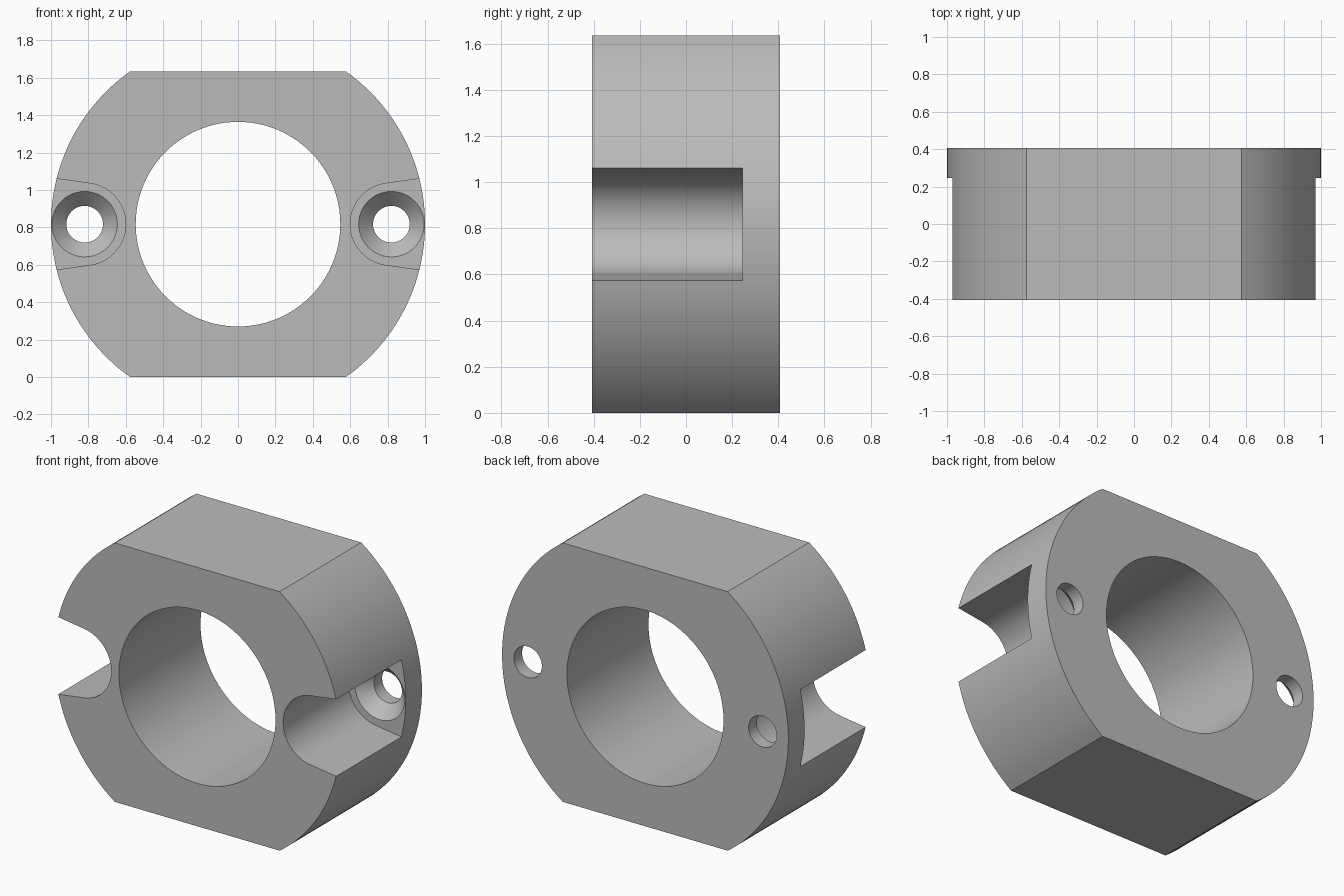
import bpy, bmesh
from math import sin, cos, asin, pi, radians

cube = bpy.data.objects.get("Cube")
if cube:
    bpy.data.objects.remove(cube, do_unlink=True)

HALF_H = 0.8175       # half height between the flats, also the axis height
HALF_D = 0.407        # half depth
BORE_R = 0.547
SCREW_X = 0.82        # screw axis distance from the centre
POCKET_R = 0.22
POCKET_FLOOR = 0.245


def arc(r, a0, a1, n, cx=0.0):
    """Points on an arc in the x-z plane, both ends included."""
    return [(cx + r * cos(a0 + (a1 - a0) * i / n), r * sin(a0 + (a1 - a0) * i / n))
            for i in range(n + 1)]


def circle(r, n, cx=0.0):
    return arc(r, 0, 2 * pi, n, cx)[:-1]


def loft(name, sections):
    """Closed solid through sections (y, points), centred on the bore axis."""
    bm = bmesh.new()
    rings = [[bm.verts.new((x, y, z + HALF_H)) for x, z in pts] for y, pts in sections]
    for a, b in zip(rings, rings[1:]):
        n = len(a)
        for i in range(n):
            j = (i + 1) % n
            bm.faces.new((a[i], a[j], b[j], b[i]))
    bm.faces.new(rings[0])
    bm.faces.new(rings[-1])
    bmesh.ops.recalc_face_normals(bm, faces=bm.faces)
    mesh = bpy.data.meshes.new(name)
    bm.to_mesh(mesh)
    bm.free()
    obj = bpy.data.objects.new(name, mesh)
    bpy.context.collection.objects.link(obj)
    return obj


def mirrored(pts, side):
    return [(x * side, z) for x, z in pts]


# Round body with flat top and bottom
flat = asin(HALF_H)
outline = arc(1, -flat, flat, 48) + arc(1, pi - flat, pi + flat, 48)
body = loft("collar_body", [(-HALF_D, outline), (HALF_D, outline)])

# Central bore
bore = circle(BORE_R, 96)
cutters = [loft("bore_cutter", [(-0.6, bore), (0.6, bore)])]

# Flared side pockets and countersunk screw holes
flare = radians(8)
reach = 0.4
start = pi / 2 + flare
pocket = arc(POCKET_R, start, 2 * pi - start, 40, SCREW_X)
x0, z0 = pocket[0]
end_x, end_z = x0 + reach * cos(flare), z0 + reach * sin(flare)
pocket += [(end_x, -end_z), (end_x, end_z)]

for side, label in ((1, "left"), (-1, "right")):
    p = mirrored(pocket, side)
    cutters.append(loft(label + "_pocket_cutter", [(-0.6, p), (POCKET_FLOOR, p)]))
    wide = mirrored(circle(0.175, 48, SCREW_X), side)
    narrow = mirrored(circle(0.098, 48, SCREW_X), side)
    cutters.append(loft(label + "_screw_cutter", [
        (0.1, wide), (POCKET_FLOOR, wide), (0.325, narrow), (0.6, narrow)]))

# Cut everything out of the body
bpy.context.view_layer.objects.active = body
for cutter in cutters:
    mod = body.modifiers.new(cutter.name, "BOOLEAN")
    mod.operation = "DIFFERENCE"
    mod.solver = "EXACT"
    mod.object = cutter
    bpy.ops.object.modifier_apply(modifier=mod.name)
for cutter in cutters:
    bpy.data.objects.remove(cutter, do_unlink=True)

# Grey finish
grey = bpy.data.materials.new("plain grey")
grey.use_nodes = True
colour = (0.5, 0.5, 0.5, 1)
grey.diffuse_color = colour
grey.node_tree.nodes["Principled BSDF"].inputs["Base Color"].default_value = colour
body.data.materials.clear()
body.data.materials.append(grey)

bpy.ops.object.select_all(action="DESELECT")
body.select_set(True)
bpy.context.view_layer.objects.active = body
bpy.ops.object.shade_smooth_by_angle(angle=radians(25))
